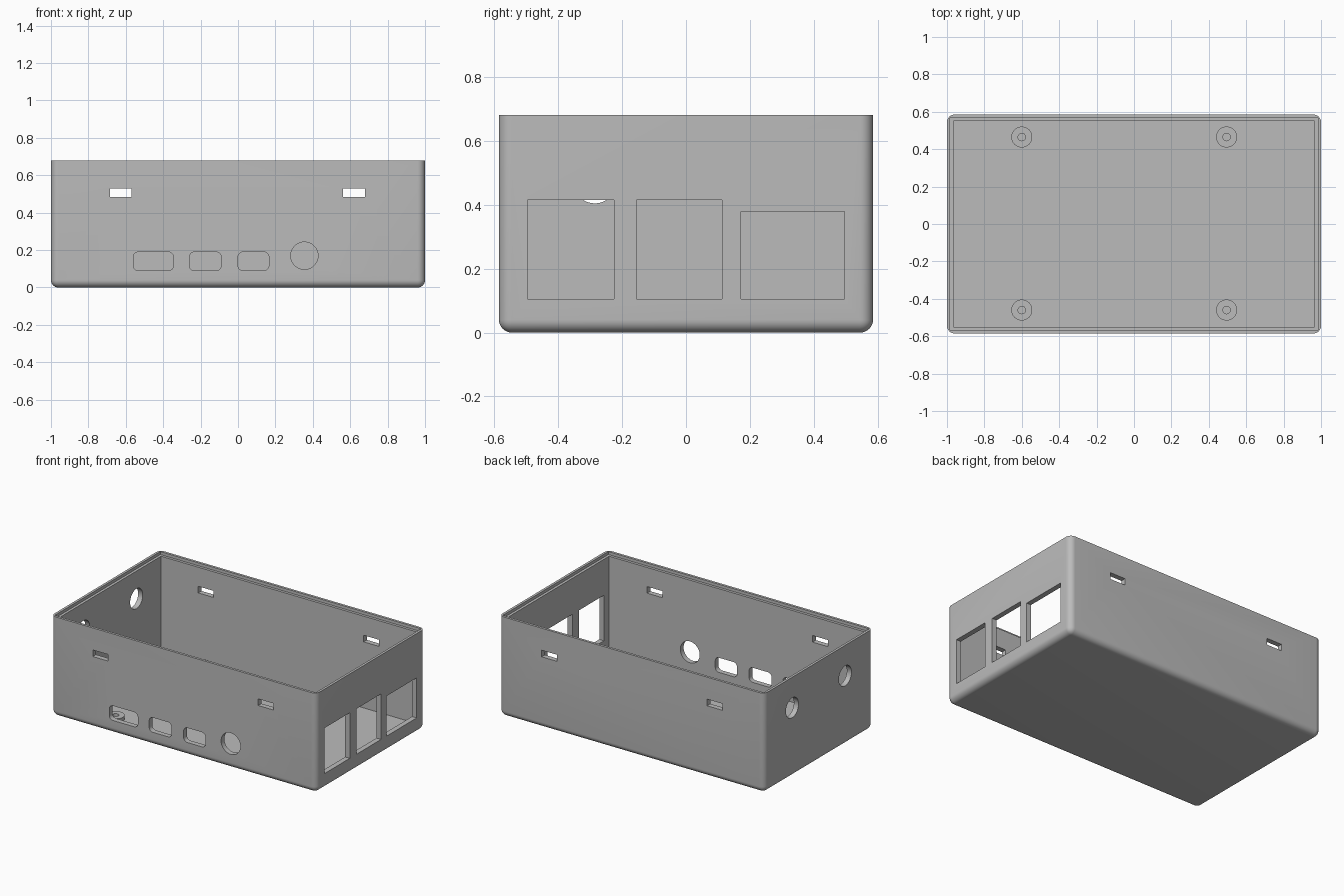
import bpy
import bmesh
import math
from mathutils import Matrix, Vector

cube = bpy.data.objects.get("Cube")
if cube:
    bpy.data.objects.remove(cube, do_unlink=True)

grey = bpy.data.materials.new("plain grey")
grey.use_nodes = True
colour = (0.5, 0.5, 0.5, 1)
grey.diffuse_color = colour
grey.node_tree.nodes["Principled BSDF"].inputs["Base Color"].default_value = colour

HX, HY, HEIGHT = 1.0, 0.585, 0.68
WALL, LIP, LIP_DEPTH = 0.035, 0.017, 0.02


def make_object(name, bm):
    bmesh.ops.recalc_face_normals(bm, faces=bm.faces)
    mesh = bpy.data.meshes.new(name)
    bm.to_mesh(mesh)
    bm.free()
    mesh.materials.append(grey)
    obj = bpy.data.objects.new(name, mesh)
    bpy.context.collection.objects.link(obj)
    return obj


def box(name, low, high, radius=0, rule=None):
    """Box between two corners; edges that pass the rule are rounded."""
    low, high = Vector(low), Vector(high)
    bm = bmesh.new()
    bmesh.ops.create_cube(bm, size=1)
    bmesh.ops.scale(bm, vec=high - low, verts=bm.verts)
    bmesh.ops.translate(bm, vec=(low + high) / 2, verts=bm.verts)
    if radius:
        edges = [e for e in bm.edges if rule(e.verts[0].co, e.verts[1].co)]
        bmesh.ops.bevel(bm, geom=edges, offset=radius, segments=8,
                        profile=0.5, affect='EDGES')
    return make_object(name, bm)


def drill(name, centre, radius, axis):
    bm = bmesh.new()
    bmesh.ops.create_cone(bm, cap_ends=True, segments=48, radius1=radius,
                          radius2=radius, depth=0.2)
    turn = Matrix.Rotation(math.pi / 2, 4, 'X' if axis == 'Y' else 'Y')
    bmesh.ops.transform(bm, matrix=Matrix.Translation(centre) @ turn, verts=bm.verts)
    return make_object(name, bm)


def finish(obj):
    bpy.ops.object.select_all(action='DESELECT')
    obj.select_set(True)
    bpy.context.view_layer.objects.active = obj
    bpy.ops.object.shade_smooth_by_angle(angle=math.radians(30))


# Outer body: rounded upright and bottom edges, sharp rim
case = box("case_shell", (-HX, -HY, 0), (HX, HY, HEIGHT), 0.04,
           lambda a, b: min(a.z, b.z) < 0.01)

# Cavity and stepped rim
cutters = []
for name, inset, floor in (("cavity", WALL, WALL),
                           ("rim_step", LIP, HEIGHT - LIP_DEPTH)):
    cutters.append(box(name, (inset - HX, inset - HY, floor),
                       (HX - inset, HY - inset, HEIGHT + 0.2)))

# Latch slots through the front and back walls
for x in (-0.627, 0.62):
    cutters.append(box("latch_slot", (x - 0.058, -1, 0.485), (x + 0.058, 1, 0.53)))

# Front ports
for x0, x1 in ((-0.56, -0.345), (-0.26, -0.09), (0, 0.165)):
    cutters.append(box("front_port", (x0, -0.7, 0.09), (x1, -0.5, 0.19), 0.028,
                       lambda a, b: abs(a.y - b.y) > 0.1))
cutters.append(drill("front_round_port", (0.355, -HY, 0.17), 0.073, 'Y'))

# Large openings in the left end
for y0, y1, top in ((-0.495, -0.225, 0.415), (-0.155, 0.112, 0.415),
                    (0.172, 0.495, 0.378)):
    cutters.append(box("end_opening", (0.9, y0, 0.105), (1.1, y1, top)))

# Round holes in the right end
for y in (-0.285, 0.285):
    cutters.append(drill("end_round_hole", (-HX, y, 0.472), 0.068, 'X'))

bpy.context.view_layer.objects.active = case
for cutter in cutters:
    cutter.hide_render = True
    mod = case.modifiers.new(cutter.name, 'BOOLEAN')
    mod.operation = 'DIFFERENCE'
    mod.solver = 'EXACT'
    mod.object = cutter
    bpy.ops.object.modifier_apply(modifier=mod.name)
for cutter in cutters:
    bpy.data.objects.remove(cutter, do_unlink=True)
finish(case)

# Hollow mounting posts on the floor
for x in (-0.6, 0.495):
    for y in (-0.46, 0.465):
        bm = bmesh.new()
        points = ((0.02, 0.03), (0.02, 0.062), (0.056, 0.062), (0.056, 0.03))
        ring = [bm.verts.new((r, 0, z)) for r, z in points]
        edges = [bm.edges.new((ring[i], ring[i - 1])) for i in range(len(ring))]
        bmesh.ops.spin(bm, geom=ring + edges, cent=(0, 0, 0), axis=(0, 0, 1),
                       angle=2 * math.pi, steps=40, use_merge=False)
        bmesh.ops.remove_doubles(bm, verts=bm.verts, dist=0.0005)
        bmesh.ops.translate(bm, vec=(x, y, 0), verts=bm.verts)
        finish(make_object("mounting_post", bm))
